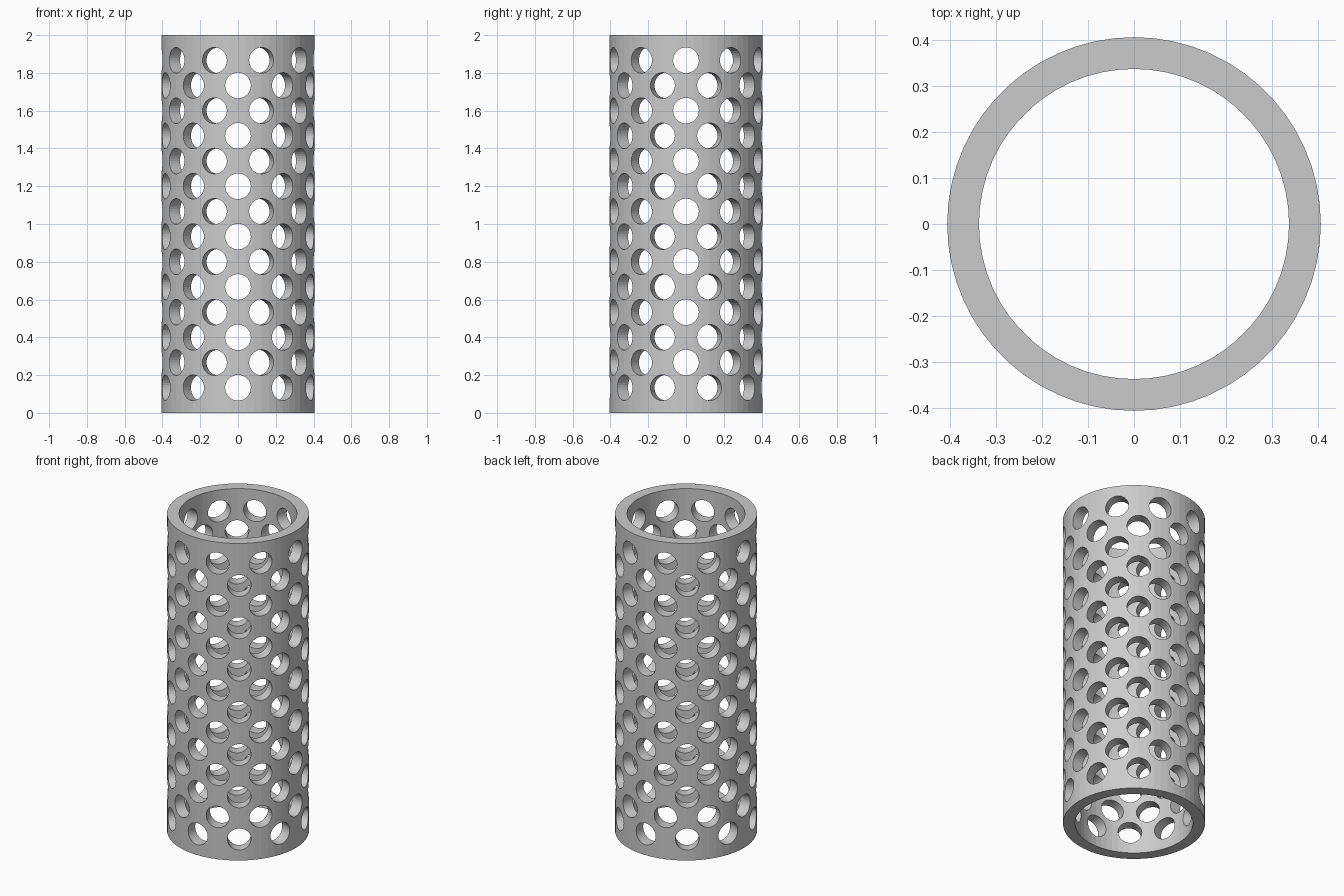
import bpy, bmesh, math
from mathutils import Matrix, Vector

HEIGHT, OUTER, INNER = 2.0, 0.406, 0.337
SEGMENTS = 60
ROWS, PER_ROW, HOLE_RADIUS = 14, 10, 0.068

cube = bpy.data.objects.get("Cube")
if cube:
    bpy.data.objects.remove(cube, do_unlink=True)

grey = bpy.data.materials.new("matte grey")
grey.use_nodes = True
colour = (0.6, 0.6, 0.6, 1)
grey.diffuse_color = colour
grey.node_tree.nodes["Principled BSDF"].inputs["Base Color"].default_value = colour


def make_object(name, bm):
    mesh = bpy.data.meshes.new(name)
    bmesh.ops.recalc_face_normals(bm, faces=bm.faces)
    bm.to_mesh(mesh)
    bm.free()
    mesh.materials.append(grey)
    obj = bpy.data.objects.new(name, mesh)
    bpy.context.collection.objects.link(obj)
    return obj


# Tube: a rectangular wall section turned around the z axis
bm = bmesh.new()
section = [(INNER, 0), (OUTER, 0), (OUTER, HEIGHT), (INNER, HEIGHT)]
corners = [bm.verts.new((0, -r, z)) for r, z in section]
edges = [bm.edges.new((corners[i], corners[(i + 1) % 4])) for i in range(4)]
bmesh.ops.spin(bm, geom=corners + edges, cent=(0, 0, 0), axis=(0, 0, 1),
               angle=math.tau, steps=SEGMENTS, use_merge=True)
bmesh.ops.remove_doubles(bm, verts=bm.verts, dist=0.0001)
tube = make_object("perforated_tube", bm)

# Hole cutters: staggered rings of short radial pegs
bm = bmesh.new()
for row in range(ROWS):
    z = HEIGHT * (row + 1) / (ROWS + 1)
    for i in range(PER_ROW):
        angle = math.tau * (i + 0.5 * (row % 2)) / PER_ROW
        outward = Vector((math.sin(angle), -math.cos(angle), 0))
        place = Matrix.Translation(outward * 0.37 + Vector((0, 0, z)))
        turn = Matrix.Rotation(angle, 4, 'Z') @ Matrix.Rotation(math.pi / 2, 4, 'X')
        bmesh.ops.create_cone(bm, cap_ends=True, segments=32, radius1=HOLE_RADIUS,
                              radius2=HOLE_RADIUS, depth=0.2, matrix=place @ turn)
cutter = make_object("hole_cutter", bm)
cutter.hide_render = True

# Cut the holes and discard the cutter
cut = tube.modifiers.new("holes", 'BOOLEAN')
cut.operation = 'DIFFERENCE'
cut.solver = 'EXACT'
cut.object = cutter
bpy.context.view_layer.objects.active = tube
bpy.ops.object.modifier_apply(modifier=cut.name)
bpy.data.objects.remove(cutter, do_unlink=True)
